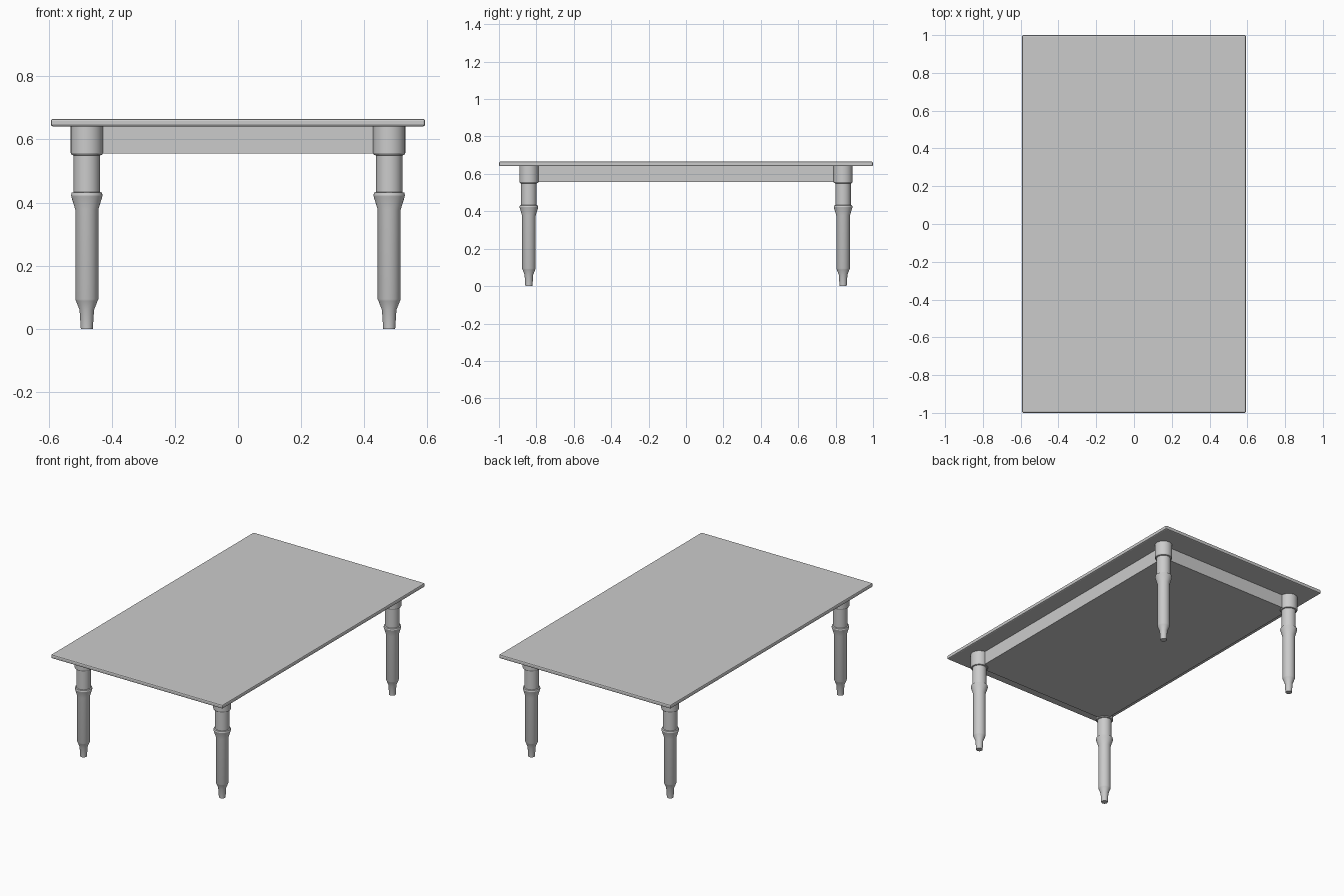
import bpy, bmesh, math

if "Cube" in bpy.data.objects:
    bpy.data.objects.remove(bpy.data.objects["Cube"])


def make_object(name, bm):
    bmesh.ops.recalc_face_normals(bm, faces=bm.faces)
    mesh = bpy.data.meshes.new(name)
    bm.to_mesh(mesh)
    bm.free()
    obj = bpy.data.objects.new(name, mesh)
    bpy.context.collection.objects.link(obj)
    return obj


def box(name, half_x, half_y, z0, z1, bevel=0):
    bm = bmesh.new()
    bmesh.ops.create_cube(bm, size=1)
    for v in bm.verts:
        v.co = (v.co.x * 2 * half_x, v.co.y * 2 * half_y, z0 + (v.co.z + 0.5) * (z1 - z0))
    if bevel:
        bmesh.ops.bevel(bm, geom=bm.edges[:], offset=bevel, segments=2,
                        profile=0.5, affect='EDGES')
    return make_object(name, bm)


def turned(name, profile, x, y, sides=32):
    """Capped lathe solid from (radius, height) pairs."""
    bm = bmesh.new()
    rings = []
    for r, z in profile:
        rings.append([bm.verts.new((x + r * math.cos(2 * math.pi * i / sides),
                                    y + r * math.sin(2 * math.pi * i / sides), z))
                      for i in range(sides)])
    for a, b in zip(rings, rings[1:]):
        for i in range(sides):
            j = (i + 1) % sides
            bm.faces.new((a[i], a[j], b[j], b[i]))
    bm.faces.new(rings[0])
    bm.faces.new(rings[-1])
    obj = make_object(name, bm)
    bpy.ops.object.select_all(action='DESELECT')
    obj.select_set(True)
    bpy.context.view_layer.objects.active = obj
    bpy.ops.object.shade_smooth_by_angle(angle=math.radians(25))
    return obj


# Table top with softened edges
box("table_top", 0.593, 1.0, 0.641, 0.665, bevel=0.007)

# Solid apron block beneath the top, ending at the leg centres
box("apron", 0.479, 0.84, 0.556, 0.642)

# Turned legs: tapered foot, shaft, flared ring, neck and top drum
LEG = [(0.019, 0.0), (0.023, 0.06), (0.034, 0.088), (0.0365, 0.094),
       (0.0365, 0.378), (0.048, 0.415), (0.050, 0.423), (0.048, 0.431),
       (0.0415, 0.433), (0.0415, 0.549), (0.048, 0.551), (0.051, 0.557),
       (0.051, 0.642)]
for side, sx in (("left", -1), ("right", 1)):
    for end, sy in (("front", -1), ("back", 1)):
        turned(f"{end}_{side}_leg", LEG, sx * 0.479, sy * 0.84)
